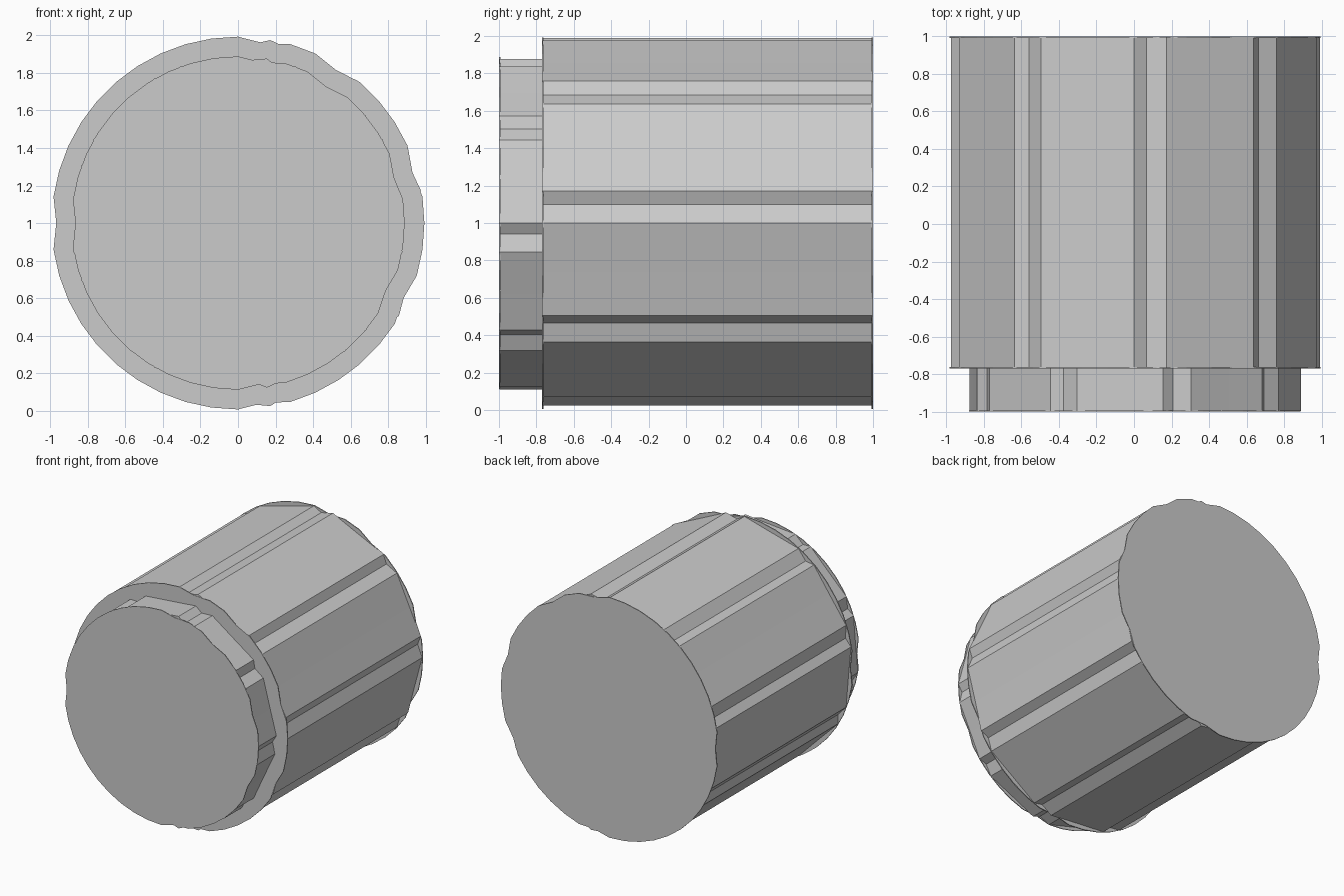
import bpy, bmesh
from math import radians, cos, sin

if "Cube" in bpy.data.objects:
    bpy.data.objects.remove(bpy.data.objects["Cube"])


def prism(name, polar, y0, y1):
    """Extrude a closed (angle, radius) outline along y, around the axis z = 1."""
    bm = bmesh.new()
    ring = [bm.verts.new((r * cos(radians(a)), y0, 1 + r * sin(radians(a))))
            for a, r in polar]
    face = bm.faces.new(ring)
    new = bmesh.ops.extrude_face_region(bm, geom=[face])["geom"]
    bmesh.ops.translate(bm, vec=(0, y1 - y0, 0),
                        verts=[v for v in new if isinstance(v, bmesh.types.BMVert)])
    bmesh.ops.recalc_face_normals(bm, faces=bm.faces)
    mesh = bpy.data.meshes.new(name)
    bm.to_mesh(mesh)
    bm.free()
    obj = bpy.data.objects.new(name, mesh)
    bpy.context.collection.objects.link(obj)
    return obj


def fluted(radius, start):
    """Nine V grooves, each followed by a nearly flat panel."""
    pts = []
    for k in range(9):
        a = start + 40 * k
        pts += [(a, radius), (a + 6, radius * 0.963),
                (a + 10, radius), (a + 24, radius * 0.965)]
    return pts


def wavy(radius, dents=(2, 7, 10, 22, 34, 41)):
    """44-sided rim with a few small dents."""
    return [(i * 360 / 44, radius * (0.975 if i in dents else 1.0))
            for i in range(44)]


# Main drum and its thin end rims
prism("drum", fluted(0.99, 0), -0.767, 0.995)
prism("drum_front_rim", wavy(0.993), -0.77, -0.762)
prism("drum_back_rim", wavy(0.993), 0.992, 1.0)

# Narrower collar at the front with its end rim
prism("collar", fluted(0.89, -10), -0.996, -0.765)
prism("collar_front_rim", wavy(0.888), -1.0, -0.993)
